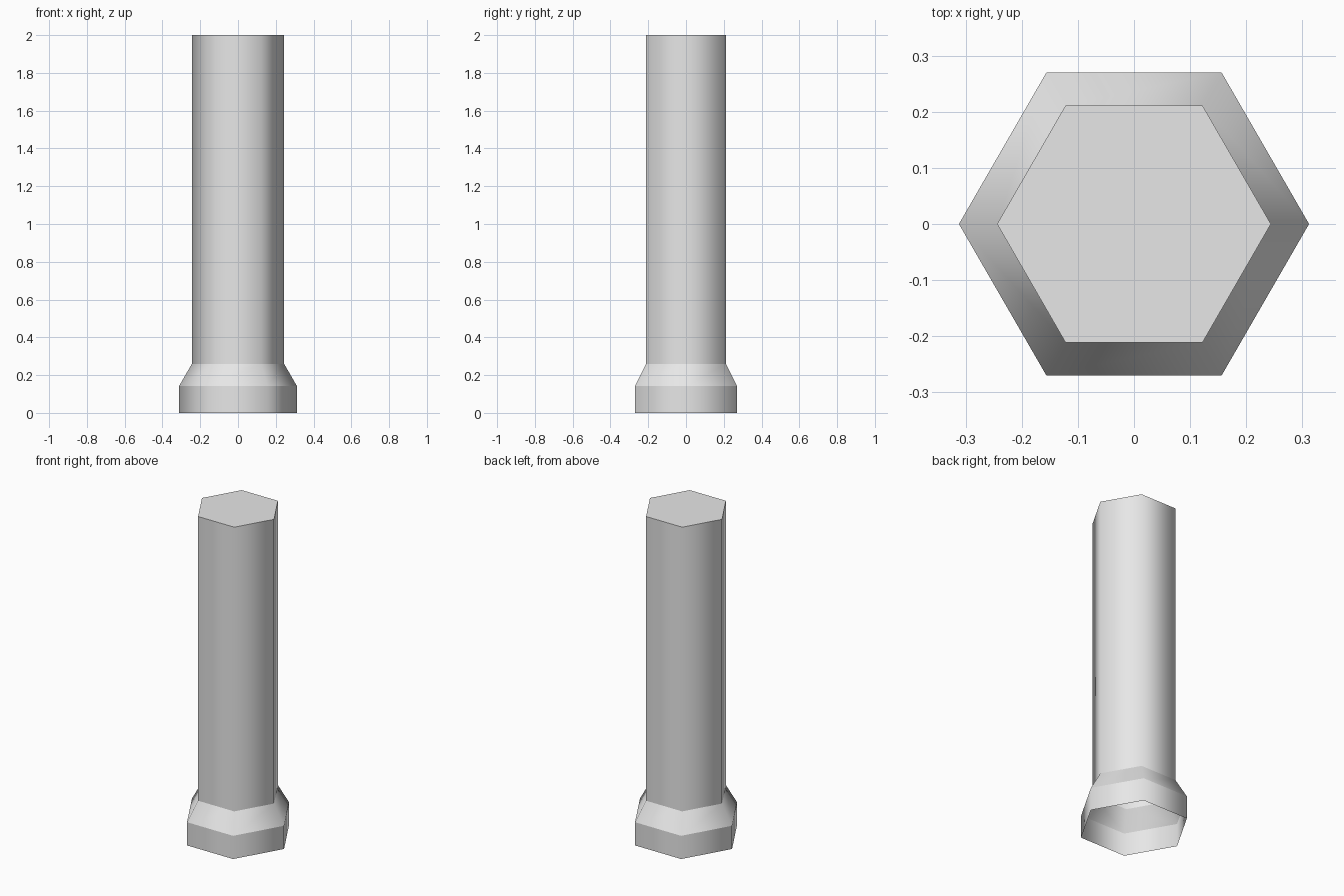
import bpy
import bmesh
from math import cos, sin, pi

cube = bpy.data.objects.get("Cube")
if cube:
    bpy.data.objects.remove(cube, do_unlink=True)

SIDES = 6
# Profile from the open foot up to the closed top: (radius, height)
PROFILE = [(0.312, 0.0), (0.312, 0.142), (0.244, 0.26), (0.244, 2.0)]

grey = bpy.data.materials.new("light grey")
grey.use_nodes = True
colour = (0.8, 0.8, 0.8, 1.0)
grey.diffuse_color = colour
grey.node_tree.nodes["Principled BSDF"].inputs["Base Color"].default_value = colour


def ring(bm, radius, z):
    """One hexagonal ring with corners on the x axis."""
    return [bm.verts.new((radius * cos(2 * pi * i / SIDES),
                          radius * sin(2 * pi * i / SIDES), z))
            for i in range(SIDES)]


# Hexagonal column: collar, sloped shoulder and shaft, hollow below
bm = bmesh.new()
rings = [ring(bm, r, z) for r, z in PROFILE]
for low, high in zip(rings, rings[1:]):
    for i in range(SIDES):
        j = (i + 1) % SIDES
        bm.faces.new((low[i], low[j], high[j], high[i])).smooth = True

# Flat top cap
bm.faces.new(rings[-1])

# Corners shade smoothly round the column, level edges stay sharp
for edge in bm.edges:
    a, b = edge.verts
    edge.smooth = abs(a.co.z - b.co.z) > 0.01

mesh = bpy.data.meshes.new("hexagonal_column")
bm.to_mesh(mesh)
bm.free()
mesh.materials.append(grey)
column = bpy.data.objects.new("hexagonal_column", mesh)
bpy.context.collection.objects.link(column)
